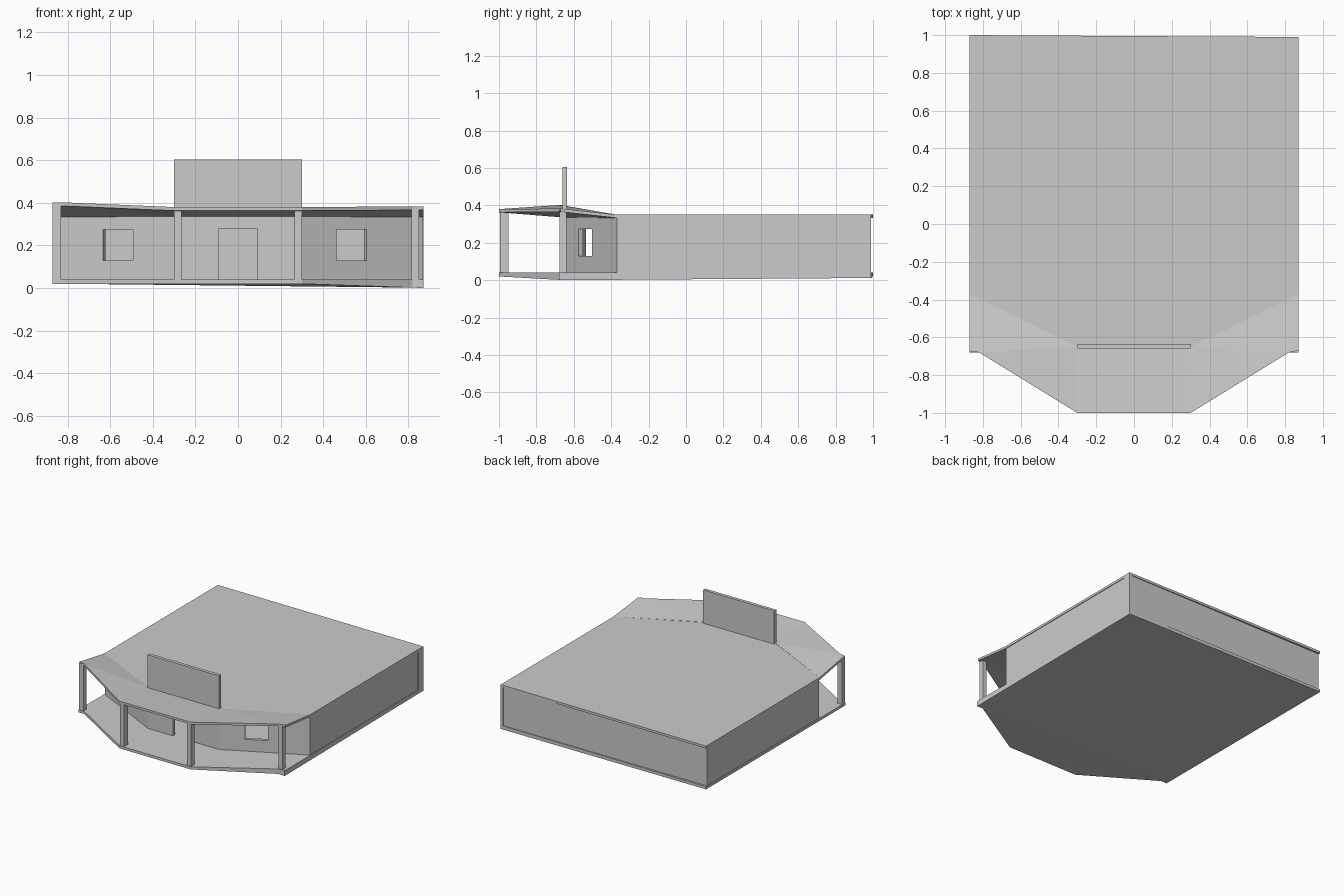
import bpy, bmesh
from mathutils import Vector

if "Cube" in bpy.data.objects:
    bpy.data.objects.remove(bpy.data.objects["Cube"])


def prism(name, pts, bottom, top):
    """Vertical prism; bottom and top are one height or one per corner."""
    n = len(pts)
    lo = bottom if isinstance(bottom, list) else [bottom] * n
    hi = top if isinstance(top, list) else [top] * n
    bm = bmesh.new()
    a = [bm.verts.new((x, y, z)) for (x, y), z in zip(pts, lo)]
    b = [bm.verts.new((x, y, z)) for (x, y), z in zip(pts, hi)]
    bm.faces.new(a[::-1])
    bm.faces.new(b)
    for i in range(n):
        j = (i + 1) % n
        bm.faces.new((a[i], a[j], b[j], b[i]))
    bmesh.ops.triangulate(bm, faces=[f for f in bm.faces if len(f.verts) > 4])
    bmesh.ops.recalc_face_normals(bm, faces=bm.faces)
    me = bpy.data.meshes.new(name)
    bm.to_mesh(me)
    bm.free()
    ob = bpy.data.objects.new(name, me)
    bpy.context.collection.objects.link(ob)
    return ob


def box(name, x0, x1, y0, y1, z0, z1):
    return prism(name, [(x0, y0), (x1, y0), (x1, y1), (x0, y1)], z0, z1)


def wall(name, p, q, opening=None, t=0.025, z0=0.035, z1=0.34):
    """Wall from p to q, thickened inwards; opening = (u0, u1, low, high)."""
    p, q = Vector(p), Vector(q)
    d = q - p
    n = Vector((-d.y, d.x)).normalized() * t

    def piece(label, u0, u1, lo, hi):
        a, b = p + d * u0, p + d * u1
        prism(name + label, [tuple(v) for v in (a, b, b + n, a + n)], lo, hi)

    if not opening:
        piece("", 0, 1, z0, z1)
        return
    u0, u1, lo, hi = opening
    piece("_left", 0, u0, z0, z1)
    piece("_right", u1, 1, z0, z1)
    piece("_above", u0, u1, hi, z1)
    if lo > z0:
        piece("_below", u0, u1, z0, lo)


# floor slab, dipping slightly at the front right corner
outline = [(-0.87, 1), (-0.87, -0.68), (-0.82, -0.68), (-0.3, -1),
           (0.3, -1), (0.82, -0.68), (0.87, -0.68), (0.87, 0.99)]
prism("floor_slab", outline,
      [0.02, 0.02, 0.02, 0.02, 0.02, 0.002, 0.0, 0.012], 0.04)

# walls, counter-clockwise
wall("front_left_wall", (-0.865, -0.37), (-0.3, -0.655), (0.41, 0.66, 0.13, 0.275))
wall("front_centre_wall", (-0.3, -0.655), (0.3, -0.655), (0.35, 0.65, 0.035, 0.28))
wall("front_right_wall", (0.3, -0.655), (0.865, -0.37), (0.286, 0.536, 0.13, 0.275))
wall("right_wall", (0.865, -0.37), (0.865, 0.985))
wall("back_wall", (0.865, 0.985), (-0.865, 0.985))
wall("left_wall", (-0.865, 0.985), (-0.865, -0.37))
box("back_corner_trim", 0.85, 0.87, 0.93, 0.99, 0.03, 0.35)

# main roof
prism("main_roof", [(-0.87, 1), (-0.87, -0.37), (-0.3, -0.655),
                    (0.3, -0.655), (0.87, -0.37), (0.87, 0.99)], 0.332, 0.35)

# porch roof panels, left one tilted higher
def panel(name, pts, heights, t=0.017):
    prism(name, pts, [h - t for h in heights], heights)

for side, s, peak in (("left", -1, 0.402), ("right", 1, 0.383)):
    panel("porch_roof_" + side,
          [(s * 0.87, -0.37), (s * 0.87, -0.67), (s * 0.82, -0.68),
           (s * 0.3, -1), (s * 0.3, -0.65)],
          [0.35, peak, peak, 0.38, 0.352])
panel("porch_roof_centre", [(-0.3, -1), (0.3, -1), (0.3, -0.65), (-0.3, -0.65)],
      [0.38, 0.38, 0.352, 0.352])

# porch posts
for side, s, top in (("left", -1, 0.395), ("right", 1, 0.375)):
    x = sorted((s * 0.87, s * 0.83)) if s < 0 else (0.815, 0.85)
    box("outer_post_" + side, x[0], x[1], -0.675, -0.64, 0.035, top)
    x = sorted((s * 0.3, s * 0.265))
    box("front_post_" + side, x[0], x[1], -0.995, -0.95, 0.035, 0.37)

# upright board above the entrance
box("front_board", -0.3, 0.3, -0.66, -0.635, 0.34, 0.604)
